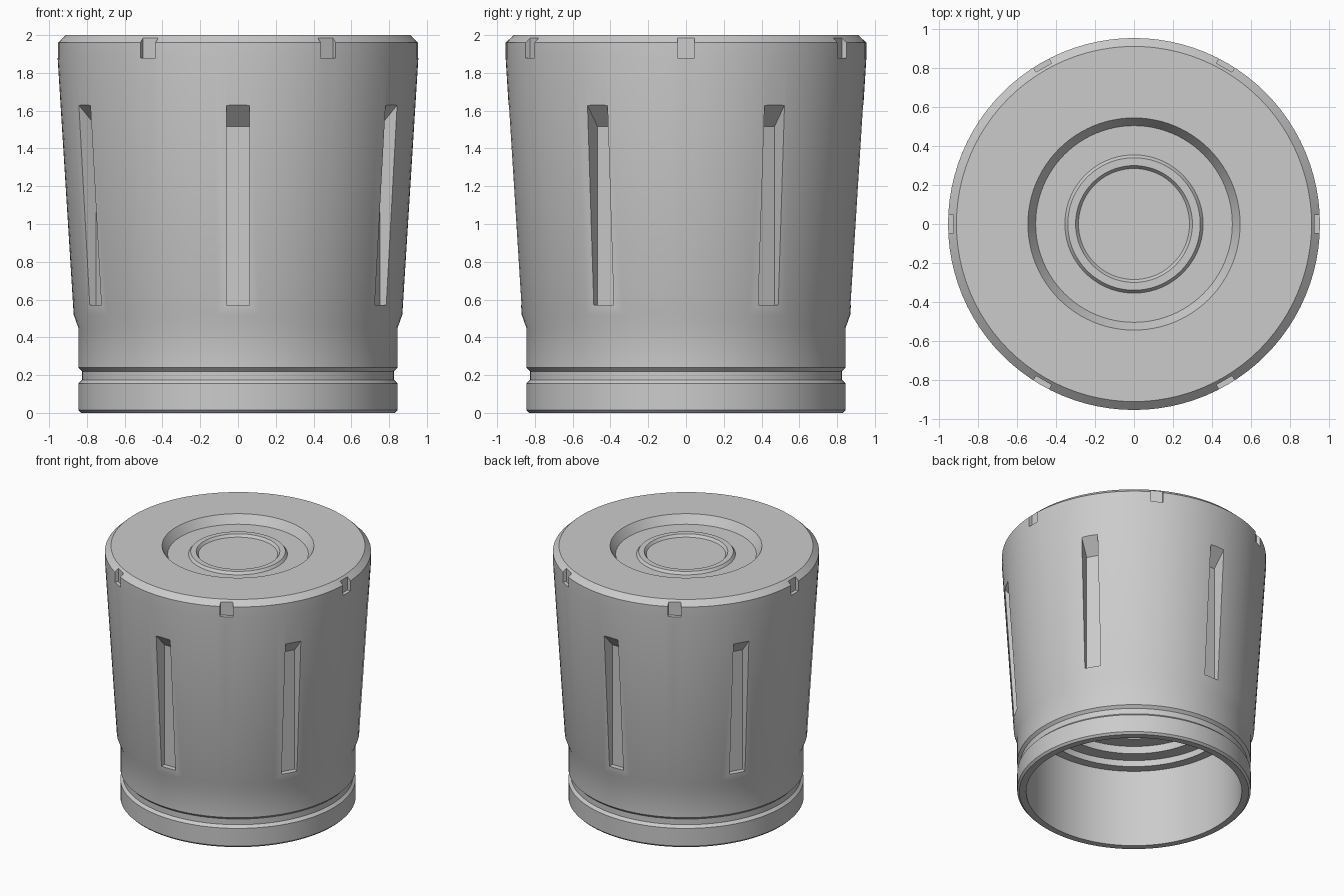
import bpy
import bmesh
from math import radians, tau
from mathutils import Matrix, Vector

cube = bpy.data.objects.get("Cube")
if cube:
    bpy.data.objects.remove(cube, do_unlink=True)

grey = bpy.data.materials.new("plain_grey")
grey.use_nodes = True
colour = (0.6, 0.6, 0.6, 1)
grey.diffuse_color = colour
grey.node_tree.nodes["Principled BSDF"].inputs["Base Color"].default_value = colour


def make_object(name, bm):
    bmesh.ops.recalc_face_normals(bm, faces=bm.faces)
    mesh = bpy.data.meshes.new(name)
    bm.to_mesh(mesh)
    bm.free()
    mesh.materials.append(grey)
    obj = bpy.data.objects.new(name, mesh)
    bpy.context.collection.objects.link(obj)
    return obj


def lathe(name, profile, steps=96):
    bm = bmesh.new()
    verts = [bm.verts.new((r, 0, z)) for r, z in profile]
    edges = [bm.edges.new(pair) for pair in zip(verts, verts[1:])]
    bmesh.ops.spin(bm, geom=verts + edges, cent=(0, 0, 0), axis=(0, 0, 1),
                   angle=tau, steps=steps)
    bmesh.ops.remove_doubles(bm, verts=bm.verts, dist=0.0005)
    return make_object(name, bm)


def add_prism(bm, section, width, angle):
    """Extrude a radius/height section sideways and turn it about z."""
    turn = Matrix.Rotation(angle, 3, "Z")
    sides = [[bm.verts.new(turn @ Vector((r, y, z))) for r, z in section]
             for y in (-width / 2, width / 2)]
    bm.faces.new(sides[0])
    bm.faces.new(reversed(sides[1]))
    for i in range(len(section)):
        j = (i + 1) % len(section)
        bm.faces.new((sides[0][i], sides[0][j], sides[1][j], sides[1][i]))


# Recessed top with a raised ring
top = [(0, 1.935), (0.285, 1.935), (0.3, 1.955), (0.34, 1.955),
       (0.355, 1.935), (0.505, 1.935), (0.545, 2)]
# Tapered outer wall, stepped neck and grooved foot
outside = [(0.912, 2), (0.955, 1.96), (0.955, 1.88), (0.87, 0.52),
           (0.845, 0.45), (0.845, 0.24), (0.825, 0.22), (0.825, 0.175),
           (0.845, 0.155), (0.845, 0.015), (0.83, 0)]
# Hollow underside with stepped shoulders
inside = [(0.78, 0), (0.78, 0.62), (0.71, 0.62), (0.71, 0.67),
          (0.61, 0.67), (0.61, 0.73), (0.5, 0.73), (0.5, 1.8), (0, 1.8)]
body = lathe("cup_body", top + outside + inside)

# Grip slots and rim notches, alternating around the wall
slot = [(0.832, 0.57), (1.1, 0.57), (1.1, 1.8), (0.832, 1.517)]
notch = [(0.927, 1.88), (1.1, 1.88), (1.1, 2.1), (0.927, 2.1)]
bm = bmesh.new()
for k in range(6):
    add_prism(bm, slot, 0.122, radians(60 * k + 30))
    add_prism(bm, notch, 0.092, radians(60 * k))
cutter = make_object("slot_cutter", bm)
cutter.hide_render = True

cut = body.modifiers.new("slots", "BOOLEAN")
cut.operation = "DIFFERENCE"
cut.solver = "EXACT"
cut.object = cutter

bpy.ops.object.select_all(action="DESELECT")
body.select_set(True)
bpy.context.view_layer.objects.active = body
bpy.ops.object.modifier_apply(modifier=cut.name)
bpy.data.objects.remove(cutter, do_unlink=True)
bpy.ops.object.shade_smooth_by_angle(angle=radians(28))
